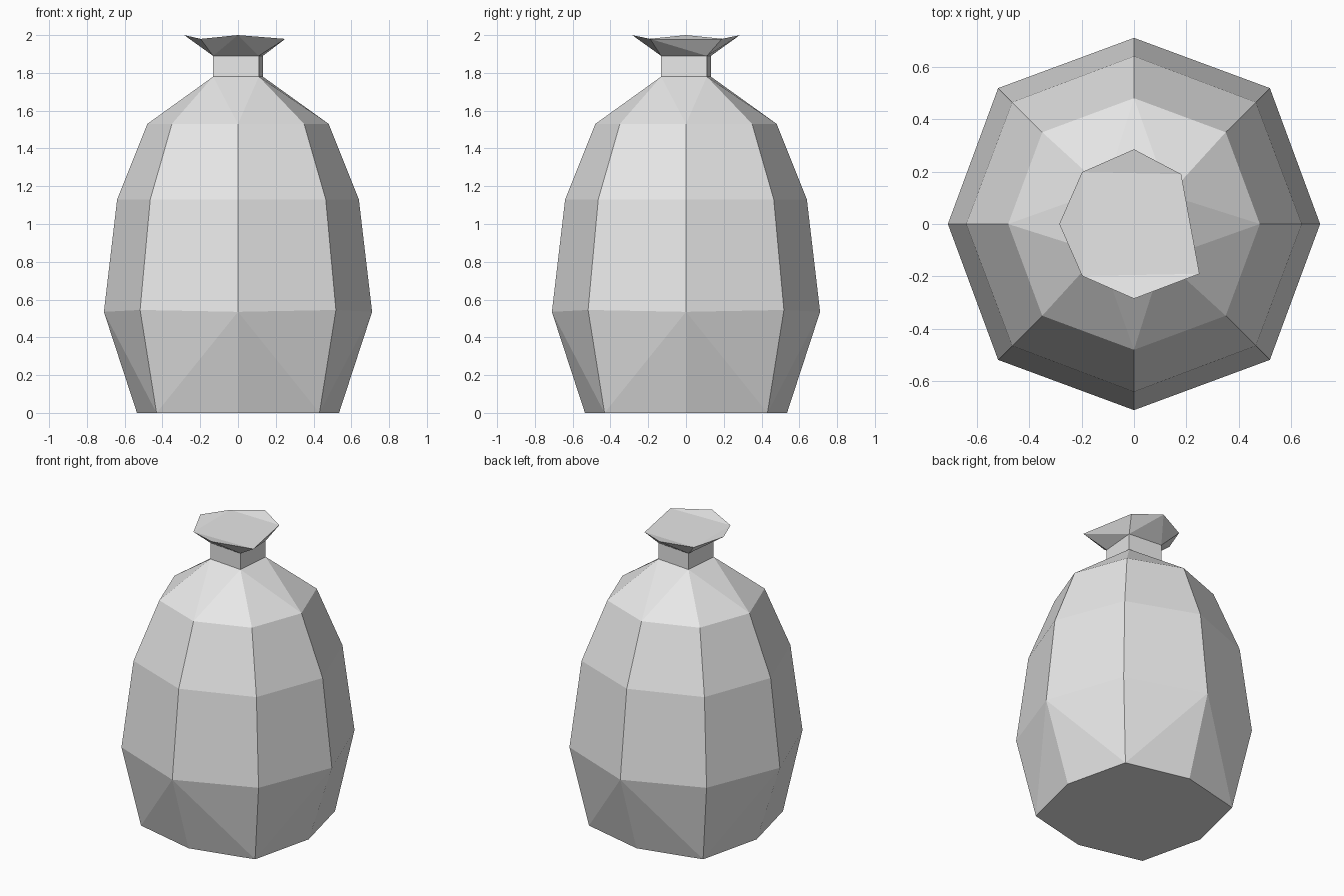
import bpy
import bmesh
from math import cos, sin, radians, pi

cube = bpy.data.objects.get("Cube")
if cube:
    bpy.data.objects.remove(cube, do_unlink=True)

# Plain grey cloth
cloth = bpy.data.materials.new("grey_cloth")
cloth.use_nodes = True
grey = (0.8, 0.8, 0.8, 1)
cloth.diffuse_color = grey
cloth.node_tree.nodes["Principled BSDF"].inputs["Base Color"].default_value = grey

bm = bmesh.new()


def ring(count, even, odd, z_even, z_odd, turn=0.0):
    """Ring of vertices whose radius and height alternate."""
    verts = []
    for i in range(count):
        a = turn + 2 * pi * i / count
        r, z = (odd, z_odd) if i % 2 else (even, z_even)
        verts.append(bm.verts.new((r * cos(a), r * sin(a), z)))
    return verts


def gather(outer, corners):
    """Join an eight-point ring to a four-point ring; corners sit on the diagonals."""
    for i in range(4):
        axis, diag, after = outer[2 * i], outer[2 * i + 1], outer[(2 * i + 2) % 8]
        bm.faces.new((axis, diag, corners[i]))
        bm.faces.new((diag, after, corners[i]))
        bm.faces.new((axis, corners[i], corners[i - 1]))


# Bulging body, rings from the base upwards: even points lie on the axes
base = ring(8, 0.535, 0.61, 0, 0)
belly = ring(8, 0.71, 0.733, 0.535, 0.545)
chest = ring(8, 0.64, 0.657, 1.13, 1.13)
shoulder = ring(8, 0.48, 0.495, 1.53, 1.53)
bm.faces.new(base)
for i in range(8):
    j = (i + 1) % 8
    # Base creases run from the axis points of the belly to the diagonals below
    axis, diag = (j, i) if i % 2 else (i, j)
    bm.faces.new((belly[axis], base[diag], base[axis]))
    bm.faces.new((belly[axis], belly[diag], base[diag]))
    for low, high in ((belly, chest), (chest, shoulder)):
        bm.faces.new((low[i], low[j], high[j], high[i]))

# Slightly twisted square neck
twist = radians(-5)
neck_low = ring(4, 0.172, 0.172, 1.78, 1.78, pi / 4 + twist)
neck_high = ring(4, 0.172, 0.172, 1.89, 1.89, pi / 4 + twist)
gather(shoulder, neck_low)
for i in range(4):
    bm.faces.new((neck_low[i - 1], neck_low[i], neck_high[i], neck_high[i - 1]))

# Flared, uneven mouth; the point on the +x side is folded away
mouth = ring(8, 0.285, 0.28, 2.0, 1.98)
mouth[1].co.x, mouth[1].co.y = 0.18, 0.19
mouth[7].co.x, mouth[7].co.y = 0.25, -0.19
gather(mouth, neck_high)
bm.faces.new((mouth[1], mouth[3], mouth[5]))
bm.faces.new((mouth[1], mouth[5], mouth[7]))
for i in (2, 4, 6):
    bm.faces.new((mouth[i - 1], mouth[i], mouth[i + 1]))
bm.verts.remove(mouth[0])
bm.faces.new((mouth[7], mouth[1], neck_high[0]))
bm.faces.new((mouth[7], neck_high[0], neck_high[3]))

bmesh.ops.recalc_face_normals(bm, faces=bm.faces)
mesh = bpy.data.meshes.new("tied_sack")
bm.to_mesh(mesh)
bm.free()
mesh.materials.append(cloth)
sack = bpy.data.objects.new("tied_sack", mesh)
bpy.context.collection.objects.link(sack)
